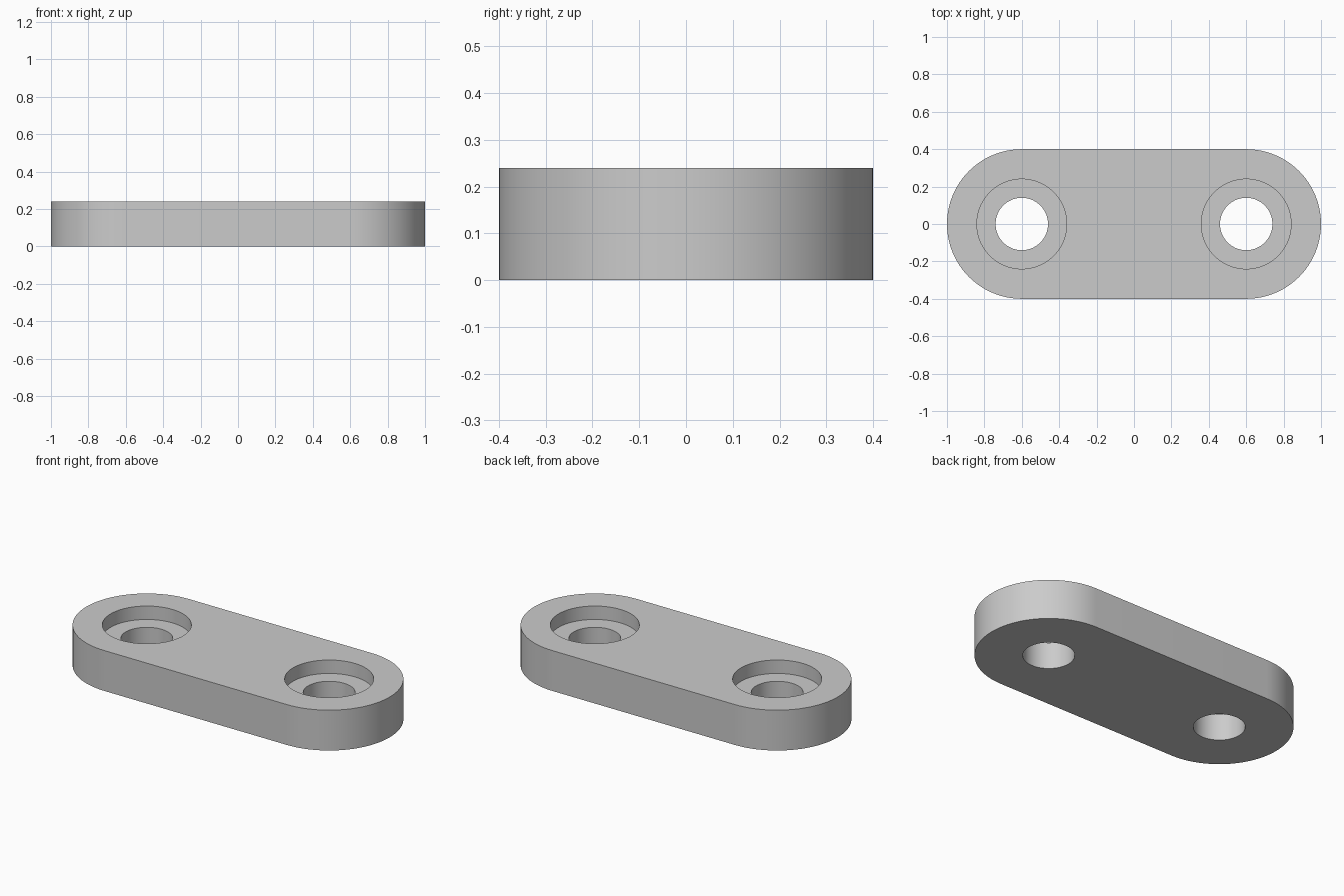
import bpy, bmesh
from math import pi, cos, sin, radians

cube = bpy.data.objects.get("Cube")
if cube:
    bpy.data.objects.remove(cube, do_unlink=True)

LENGTH, WIDTH, HEIGHT = 2.0, 0.8, 0.24
END_R = WIDTH / 2
HOLE_X = LENGTH / 2 - END_R
HOLE_R, BORE_R, BORE_FLOOR = 0.14, 0.24, 0.16
SEGMENTS = 96

grey = bpy.data.materials.new("plain_grey")
grey.use_nodes = True
colour = (0.6, 0.6, 0.6, 1)
grey.diffuse_color = colour
grey.node_tree.nodes["Principled BSDF"].inputs["Base Color"].default_value = colour


def extrude_outline(name, points, z0, z1):
    """Closed prism from a flat outline."""
    bm = bmesh.new()
    face = bm.faces.new([bm.verts.new((x, y, z0)) for x, y in points])
    top = bmesh.ops.extrude_face_region(bm, geom=[face])["geom"]
    verts = [v for v in top if isinstance(v, bmesh.types.BMVert)]
    bmesh.ops.translate(bm, vec=(0, 0, z1 - z0), verts=verts)
    bmesh.ops.recalc_face_normals(bm, faces=bm.faces)
    mesh = bpy.data.meshes.new(name)
    bm.to_mesh(mesh)
    bm.free()
    mesh.materials.append(grey)
    obj = bpy.data.objects.new(name, mesh)
    bpy.context.collection.objects.link(obj)
    return obj


def arc(cx, radius, start, sweep, count):
    return [(cx + radius * cos(start + sweep * i / count),
             radius * sin(start + sweep * i / count)) for i in range(count + 1)]


# Link plate with round ends
half = SEGMENTS // 2
outline = arc(HOLE_X, END_R, -pi / 2, pi, half) + arc(-HOLE_X, END_R, pi / 2, pi, half)
plate = extrude_outline("link_plate", outline, 0, HEIGHT)

# Through holes and counterbores
cutters = []
for side, x in (("left", HOLE_X), ("right", -HOLE_X)):
    for kind, radius, z0 in (("bore", BORE_R, BORE_FLOOR), ("hole", HOLE_R, -0.1)):
        ring = arc(x, radius, 0, 2 * pi, SEGMENTS)[:-1]
        cutter = extrude_outline(f"{side}_{kind}_cutter", ring, z0, HEIGHT + 0.1)
        cutter.hide_render = True
        cutters.append(cutter)
        cut = plate.modifiers.new(f"{side}_{kind}", "BOOLEAN")
        cut.operation = "DIFFERENCE"
        cut.solver = "EXACT"
        cut.object = cutter

# Apply the cuts, discard the cutters, smooth the round walls
bpy.ops.object.select_all(action="DESELECT")
plate.select_set(True)
bpy.context.view_layer.objects.active = plate
for name in [m.name for m in plate.modifiers]:
    bpy.ops.object.modifier_apply(modifier=name)
for cutter in cutters:
    bpy.data.objects.remove(cutter, do_unlink=True)
bpy.ops.object.shade_smooth_by_angle(angle=radians(30))
